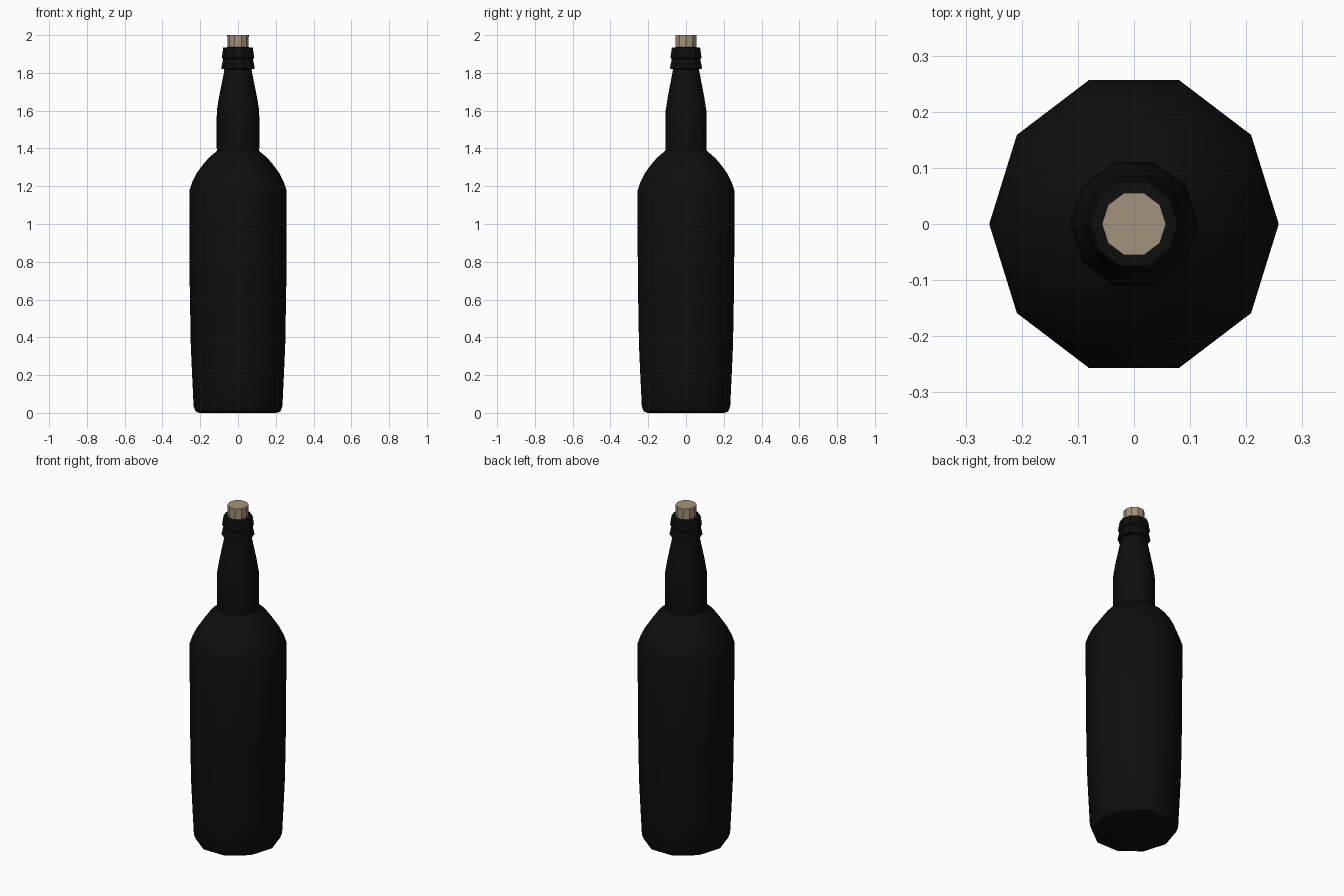
import bpy
import bmesh
import math

if "Cube" in bpy.data.objects:
    bpy.data.objects.remove(bpy.data.objects["Cube"])

SIDES = 10


def material(name, rgb):
    mat = bpy.data.materials.new(name)
    mat.use_nodes = True
    mat.diffuse_color = (*rgb, 1)
    mat.node_tree.nodes["Principled BSDF"].inputs["Base Color"].default_value = (*rgb, 1)
    return mat


def lathe(name, profile, depth_scale, mat, smooth_angle):
    """Ten-sided turned solid from (radius, height) pairs, capped at both ends."""
    bm = bmesh.new()
    rings = []
    for radius, z in profile:
        ring = []
        for i in range(SIDES):
            a = math.tau * i / SIDES
            ring.append(bm.verts.new((radius * math.cos(a),
                                      radius * math.sin(a) * depth_scale, z)))
        rings.append(ring)
    for low, high in zip(rings, rings[1:]):
        for i in range(SIDES):
            j = (i + 1) % SIDES
            bm.faces.new((low[i], low[j], high[j], high[i]))
    bm.faces.new(rings[0][::-1])
    bm.faces.new(rings[-1])
    mesh = bpy.data.meshes.new(name)
    bm.to_mesh(mesh)
    bm.free()
    mesh.materials.append(mat)
    obj = bpy.data.objects.new(name, mesh)
    bpy.context.collection.objects.link(obj)
    bpy.ops.object.select_all(action="DESELECT")
    obj.select_set(True)
    bpy.context.view_layer.objects.active = obj
    bpy.ops.object.shade_smooth_by_angle(angle=math.radians(smooth_angle))
    return obj


glass = material("dark glass", (0.0042, 0.0042, 0.0042))
cork = material("cork", (0.37, 0.29, 0.205))

# Body with rounded foot and domed shoulder
lathe("bottle_body", [
    (0.205, 0), (0.225, 0.008), (0.235, 0.035), (0.243, 0.2), (0.25, 0.36),
    (0.256, 0.7), (0.258, 1.175), (0.243, 1.22), (0.218, 1.27),
    (0.185, 1.315), (0.155, 1.35), (0.108, 1.39),
], 1.047, glass, 40)

# Bulged neck
lathe("bottle_neck", [
    (0.112, 1.37), (0.114, 1.5), (0.112, 1.6), (0.101, 1.67),
    (0.085, 1.75), (0.073, 1.81), (0.07, 1.84),
], 1.01, glass, 40)

# Lip: flared lower collar and upper ring
lathe("lip_collar", [
    (0.07, 1.818), (0.089, 1.823), (0.079, 1.873), (0.07, 1.876),
], 1.01, glass, 30)
lathe("lip_ring", [
    (0.075, 1.868), (0.086, 1.88), (0.078, 1.934), (0.055, 1.936),
], 1.01, glass, 30)

# Stopper
lathe("cork_stopper", [(0.056, 1.9), (0.057, 2)], 1.02, cork, 30)
